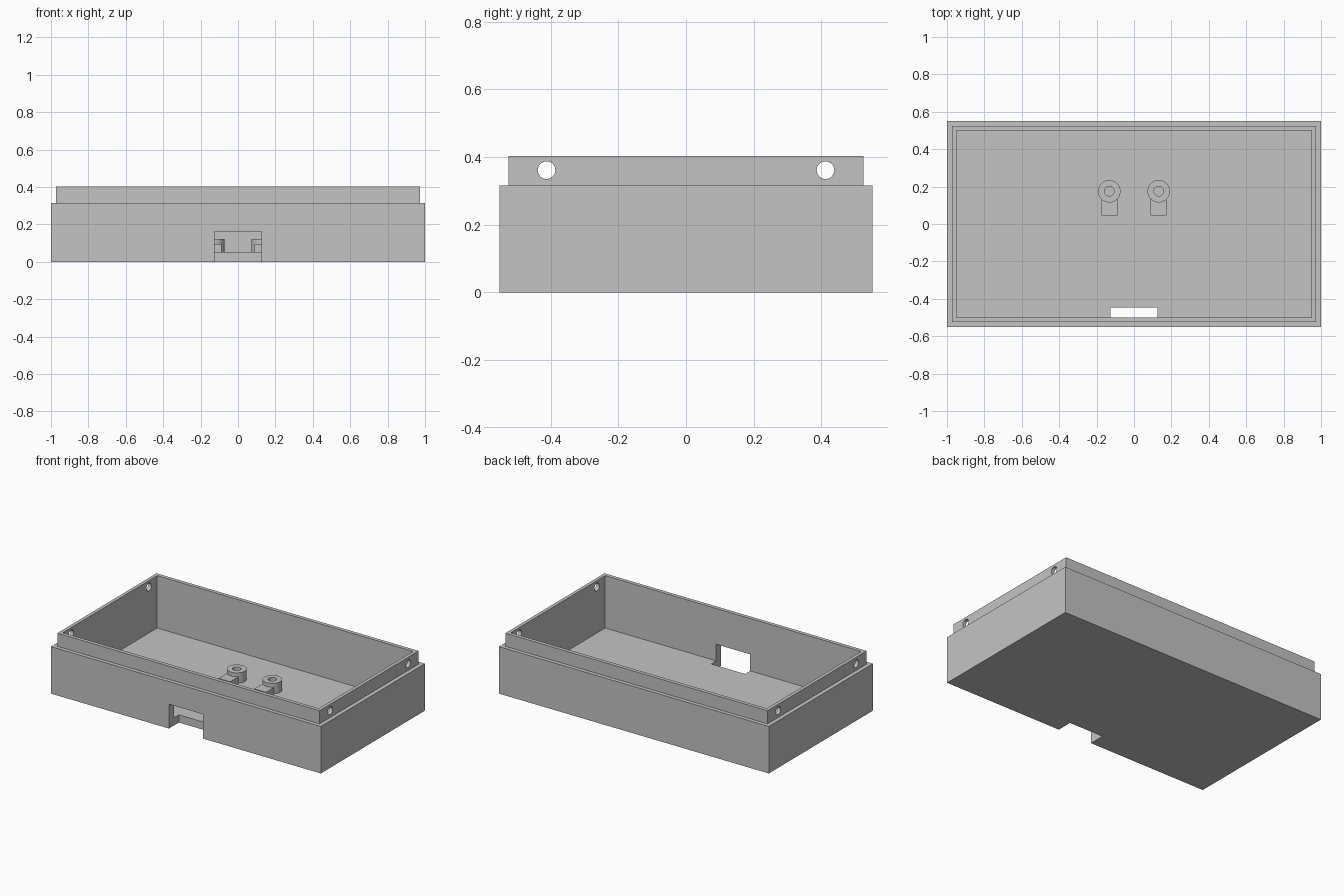
import bpy, bmesh
from math import sin, cos, pi, radians

if "Cube" in bpy.data.objects:
    bpy.data.objects.remove(bpy.data.objects["Cube"], do_unlink=True)

# Single grey plastic
grey = bpy.data.materials.new("grey plastic")
grey.use_nodes = True
colour = (0.55, 0.55, 0.55, 1)
grey.diffuse_color = colour
grey.node_tree.nodes["Principled BSDF"].inputs["Base Color"].default_value = colour


def rect(x, y, z):
    return [(-x, -y, z), (x, -y, z), (x, y, z), (-x, y, z)]


def circle(r, z, n=32):
    return [(r * cos(2 * pi * i / n), r * sin(2 * pi * i / n), z) for i in range(n)]


def loft(name, rings, location=(0, 0, 0), rotation=(0, 0, 0)):
    """Join matching rings with quads and cap the first and last."""
    bm = bmesh.new()
    loops = [[bm.verts.new(p) for p in ring] for ring in rings]
    n = len(loops[0])
    for a, b in zip(loops, loops[1:]):
        for i in range(n):
            j = (i + 1) % n
            bm.faces.new((a[i], a[j], b[j], b[i]))
    bm.faces.new(loops[0][::-1])
    bm.faces.new(loops[-1])
    bmesh.ops.recalc_face_normals(bm, faces=bm.faces)
    mesh = bpy.data.meshes.new(name)
    bm.to_mesh(mesh)
    bm.free()
    mesh.materials.append(grey)
    obj = bpy.data.objects.new(name, mesh)
    obj.location = location
    obj.rotation_euler = rotation
    bpy.context.collection.objects.link(obj)
    return obj


def activate(obj):
    bpy.ops.object.select_all(action='DESELECT')
    obj.select_set(True)
    bpy.context.view_layer.objects.active = obj


def cut(target, cutter):
    cutter.hide_render = True
    mod = target.modifiers.new("cut", 'BOOLEAN')
    mod.operation = 'DIFFERENCE'
    mod.solver = 'EXACT'
    mod.object = cutter
    activate(target)
    bpy.ops.object.modifier_apply(modifier=mod.name)
    bpy.data.objects.remove(cutter, do_unlink=True)


# Open tray with a stepped lip around the rim
floor_z, step_z, rim_z = 0.052, 0.315, 0.403
tray = loft("tray", [
    rect(1, 0.551, 0), rect(1, 0.551, step_z),
    rect(0.972, 0.525, step_z), rect(0.972, 0.525, rim_z),
    rect(0.949, 0.5, rim_z), rect(0.949, 0.5, floor_z)])

# Connector opening through the front wall and floor edge
cut(tray, loft("opening_cutter",
               [rect(0.126, 0.1, -0.1), rect(0.126, 0.1, 0.163)], (0, -0.546, 0)))

# Screw holes through both ends of the lip
for y in (-0.412, 0.412):
    cut(tray, loft("screw_hole_cutter", [circle(0.026, -1.2), circle(0.026, 1.2)],
                   (0, y, 0.361), (0, pi / 2, 0)))
activate(tray)
bpy.ops.object.shade_smooth_by_angle(angle=radians(30))

# Round standoffs, each with a low support tab in front
for side, sx in (("left", 1), ("right", -1)):
    x = sx * 0.132
    post = loft(side + "_standoff", [
        circle(0.06, floor_z - 0.01), circle(0.06, 0.122),
        circle(0.026, 0.122), circle(0.026, floor_z + 0.001)], (x, 0.175, 0))
    activate(post)
    bpy.ops.object.shade_smooth_by_angle(angle=radians(30))
    loft(side + "_support_tab",
         [rect(0.043, 0.047, floor_z - 0.01), rect(0.043, 0.047, 0.096)], (x, 0.092, 0))
